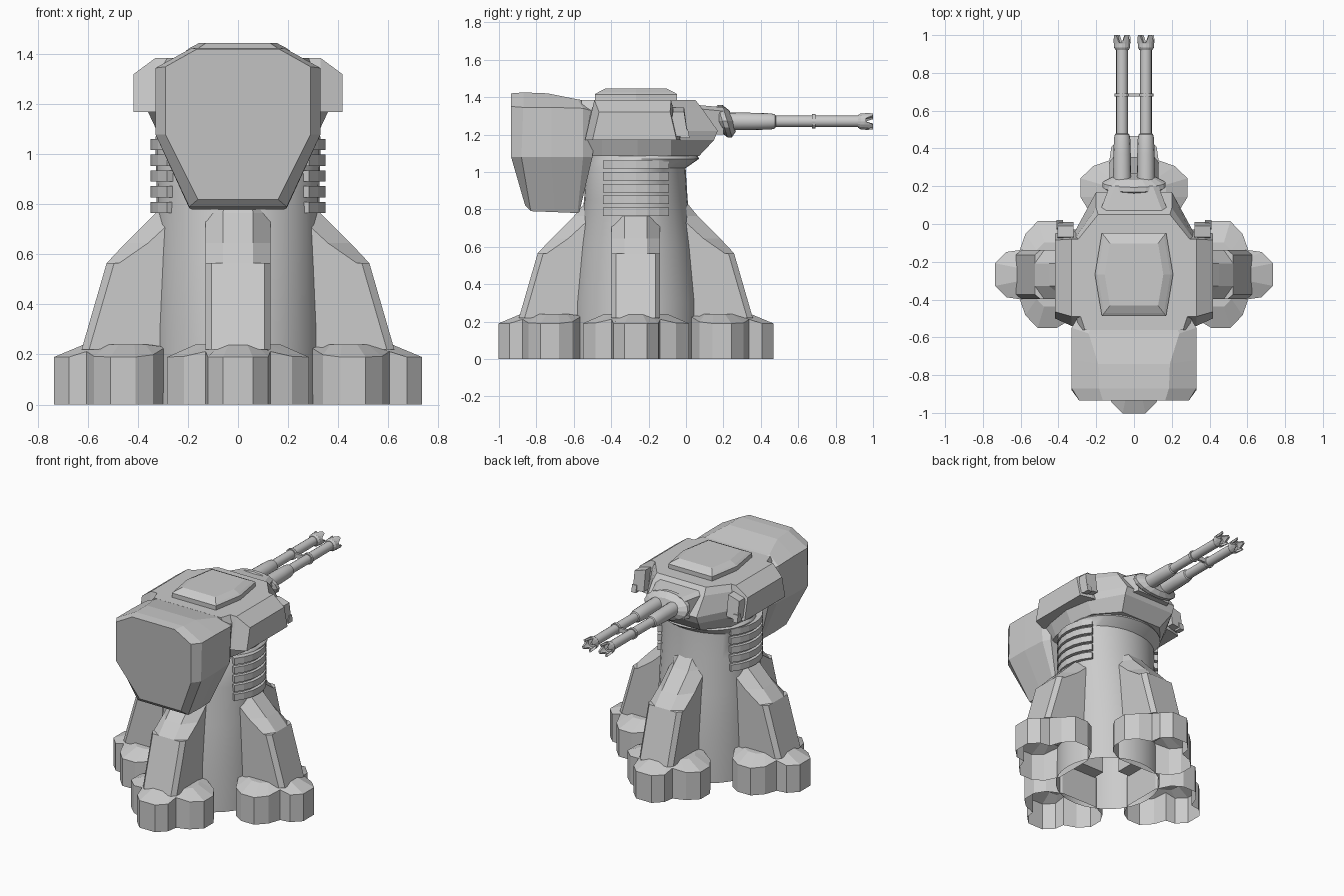
import bpy, bmesh
from math import sin, cos, pi, radians

if "Cube" in bpy.data.objects:
    bpy.data.objects.remove(bpy.data.objects["Cube"])

CY = -0.268  # tower axis


def loft(name, rings, start=True, end=True, loop=False, smooth=None):
    """Skin equal-length closed rings; optionally cap or loop the ends."""
    bm = bmesh.new()
    vs = [[bm.verts.new(p) for p in r] for r in rings]
    n = len(rings[0])
    pairs = list(zip(vs, vs[1:])) + ([(vs[-1], vs[0])] if loop else [])
    for a, b in pairs:
        for i in range(n):
            j = (i + 1) % n
            bm.faces.new((a[i], a[j], b[j], b[i]))
    if start and not loop:
        bm.faces.new(vs[0][::-1])
    if end and not loop:
        bm.faces.new(vs[-1])
    bmesh.ops.recalc_face_normals(bm, faces=bm.faces)
    me = bpy.data.meshes.new(name)
    bm.to_mesh(me)
    bm.free()
    ob = bpy.data.objects.new(name, me)
    bpy.context.collection.objects.link(ob)
    if smooth:
        bpy.ops.object.select_all(action='DESELECT')
        ob.select_set(True)
        bpy.context.view_layer.objects.active = ob
        bpy.ops.object.shade_smooth_by_angle(angle=radians(smooth))
    return ob


def sym(half):
    """Complete a half ring by mirroring in x."""
    return half + [(-x, y, z) for x, y, z in reversed(half)]


def disc(cx, y, cz, rx, rz, n=16):
    return [(cx + rx * cos(2 * pi * i / n), y, cz + rz * sin(2 * pi * i / n)) for i in range(n)]


def radial(k, pts):
    """Turn (radius, tangent, height) points to quarter k around the tower."""
    c, s = cos(k * pi / 2), sin(k * pi / 2)
    return [(r * c - t * s, CY + r * s + t * c, z) for r, t, z in pts]


# Column, open underneath, with a forward-flared collar
column = [(0, .34, .338, CY), (.3, .338, .338, CY), (.6, .33, .31, CY), (.85, .325, .277, CY),
          (1.02, .33, .266, CY), (1.07, .33, .29, -.22), (1.09, .31, .28, -.22)]
loft("column", [[(rx * cos(i * pi / 16), cy + ry * sin(i * pi / 16), z) for i in range(32)]
                for z, rx, ry, cy in column], start=False, smooth=35)

# Cooling ribs on both flanks of the column
for side in (-1, 1):
    for i in range(5):
        z = .765 + .063 * i
        rings = []
        for a in range(-36, 37, 12):
            c, s = cos(radians(a)) * side, sin(radians(a)) * .86
            rings.append([(r * c, CY + r * s, h) for r, h in
                          ((.3, z), (.35, z), (.35, z + .045), (.3, z + .045))])
        loft("cooling_rib", rings)

# Four lobed feet with buttress legs
foot = [(.29, .14), (.34, .24), (.41, .283), (.51, .283), (.575, .215), (.605, .13),
        (.675, .12), (.735, .06)]
foot = foot + [(r, -t) for r, t in reversed(foot)]


def foot_top(r, t):
    d = ((r - .42) ** 2 + t * t) ** .5
    return .24 - .05 * min(1, max(0, (d - .17) / .1))


def leg_ring(k, r, z, plate, back):
    h = [(.2, .13, z), (r - back, .13, z), (r, plate, z)]
    return radial(k, h + [(a, -t, b) for a, t, b in reversed(h)])


for k in range(4):
    loft("foot", [radial(k, [(r, t, 0) for r, t in foot]),
                  radial(k, [(r, t, foot_top(r, t)) for r, t in foot]),
                  radial(k, [(.42 + (r - .42) * .62, t * .6, .24) for r, t in foot])],
         start=False)
    loft("leg_lower", [leg_ring(k, .625, .22, .105, .03), leg_ring(k, .525, .565, .105, .03)])
    loft("leg_upper", [leg_ring(k, .525, .565, .06, .05), leg_ring(k, .45, .645, .06, .09),
                       leg_ring(k, .33, .765, .06, .1), leg_ring(k, .26, .85, .05, .05)])

# Turret body: stacked outlines (height, front y, front / middle / rear half-widths)
body = []
for z, yf, wf, wm, wr in ((1.085, .07, .16, .32, .25), (1.17, .15, .2, .36, .3),
                          (1.22, .17, .2, .365, .3), (1.34, .085, .2, .345, .29),
                          (1.385, .05, .19, .325, .26)):
    body.append(sym([(wf, yf, z), (wm - .03, -.08, z), (wm, -.26, z), (wm - .03, -.45, z),
                     (wr, -.56, z)]))
loft("turret_body", body)

# Roof hatch
hatch = [(.17, .22), (.207, 0), (.17, -.22)]
loft("roof_hatch", [sym([(x * s, -.267 + y * s, z) for x, y in hatch])
                    for s, z in ((1, 1.38), (1, 1.415), (.93, 1.425), (.75, 1.445))])

# Rear housing, tapering downward
loft("rear_housing", [sym(h) for h in (
    [(.165, -.935, 1.42), (.29, -.935, 1.35), (.29, -.935, 1.08), (.16, -.86, .82)],
    [(.185, -.87, 1.425), (.33, -.87, 1.345), (.33, -.88, 1.08), (.195, -.83, .79)],
    [(.19, -.74, 1.42), (.33, -.72, 1.345), (.33, -.72, 1.08), (.195, -.7, .785)],
    [(.24, -.58, 1.388), (.33, -.55, 1.34), (.32, -.55, 1.08), (.185, -.58, .78)],
    [(.2, -.48, 1.37), (.29, -.48, 1.32), (.29, -.5, 1.08), (.18, -.57, .785)])])

# Side armour and front hooks
for side in (-1, 1):
    def slab(x, y0, y1, z0, z1, lean):
        return [(side * x, y0, z0), (side * x, y1, z0), (side * x, y1 - lean, z1),
                (side * x, y0 + lean, z1)]
    loft("side_armour", [slab(.28, -.54, -.03, 1.17, 1.385, .05),
                         slab(.33, -.54, -.03, 1.17, 1.385, .05),
                         slab(.418, -.5, -.05, 1.17, 1.32, .035)])
    loft("armour_hook", [slab(.32, -.09, .01, 1.2, 1.345, .02),
                         slab(.405, -.09, .01, 1.19, 1.32, .02)])
    loft("hook_lip", [slab(.375, -.03, .02, 1.18, 1.23, .01),
                      slab(.41, -.03, .02, 1.18, 1.23, .01)])

# Gun mantlet: neck and tilted oval shield
loft("mantlet_neck", [sym([(w, y, z0), (w, y, z1 - .02), (w - .03, y, z1)])
                      for y, w, z0, z1 in ((.04, .19, 1.2, 1.36), (.2, .13, 1.2, 1.345))])
loft("mantlet_shield", [[(x, y - (z - 1.272) * .3, z) for x, y, z in disc(0, y, 1.272, rx, rz)]
                        for y, rx, rz in ((.17, .13, .06), (.195, .168, .087),
                                          (.22, .168, .087), (.25, .11, .055))])

# Twin barrels with slotted muzzles
for side in (-1, 1):
    bx, bz = side * .063, 1.27
    loft("barrel", [disc(bx, y, bz, r, r) for y, r in
                    ((.2, .048), (.37, .046), (.455, .043), (.475, .038), (.48, .031),
                     (.935, .031))], smooth=35)

    def crown(r, depth):
        return [(x, 1.0 - (depth if i % 4 in (0, 1) else 0), z)
                for i, (x, y, z) in enumerate(disc(bx, 0, bz, r, r))]
    loft("muzzle", [disc(bx, .92, bz, .034, .034), disc(bx, .935, bz, .043, .043),
                    disc(bx, .955, bz, .043, .043), crown(.046, .038), crown(.031, .038),
                    disc(bx, .95, bz, .028, .028)])
    loft("barrel_clamp", [disc(bx, y, bz, .039, .039, 12) for y in (.675, .692)])

# Bridge between barrels
loft("clamp_bridge", [sym([(.04, y, 1.255), (.04, y, 1.285)]) for y in (.675, .692)])
